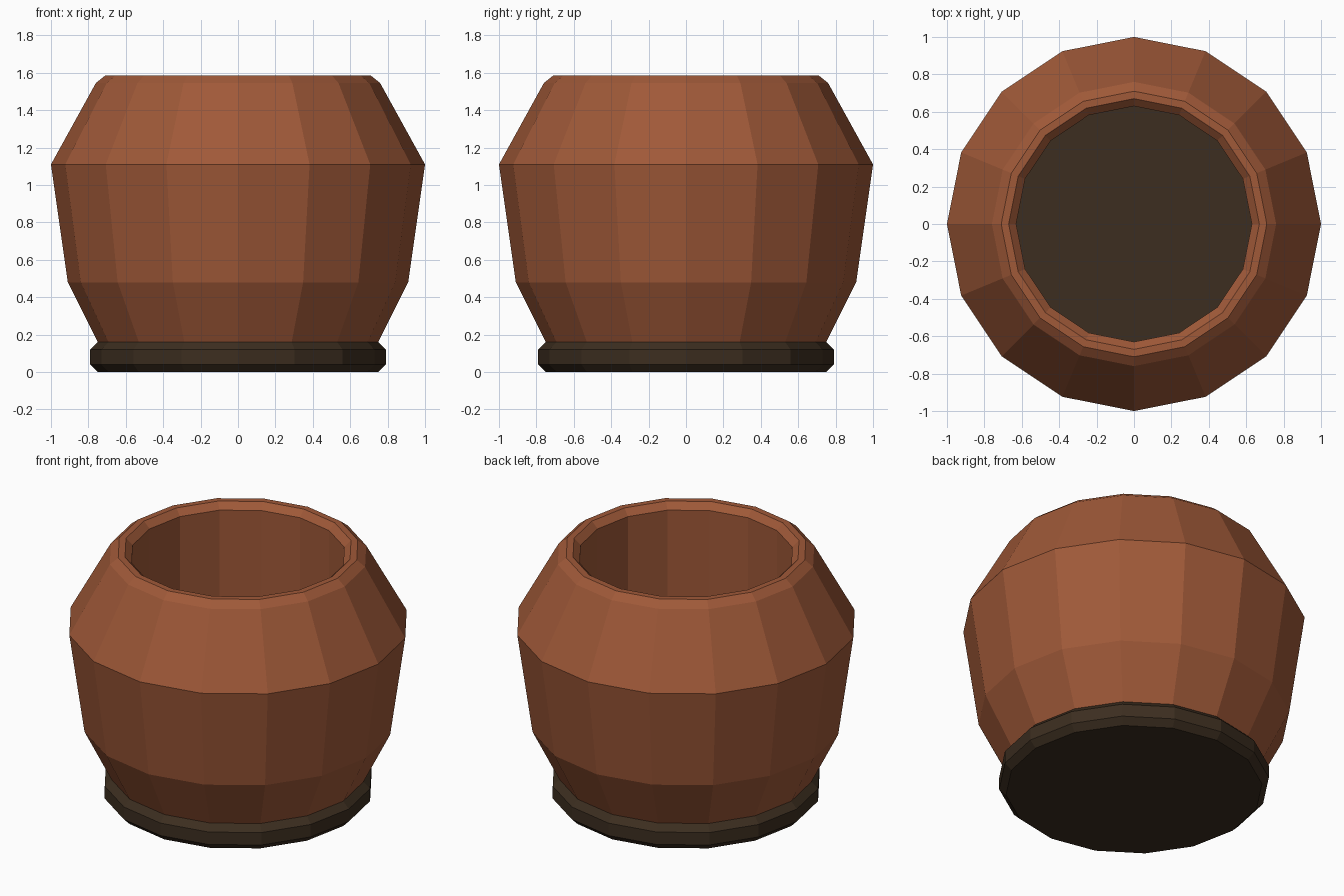
import bpy, bmesh
from math import cos, sin, tau

if "Cube" in bpy.data.objects:
    bpy.data.objects.remove(bpy.data.objects["Cube"])

SIDES = 16


def material(name, rgb):
    mat = bpy.data.materials.new(name)
    mat.diffuse_color = (*rgb, 1)
    mat.use_nodes = True
    mat.node_tree.nodes["Principled BSDF"].inputs["Base Color"].default_value = mat.diffuse_color
    return mat


def lathe(name, profile, mat, capped=False):
    """Revolve (radius, z) points round z, going up the outside first."""
    bm = bmesh.new()
    rings = [[bm.verts.new((r * cos(tau * i / SIDES), r * sin(tau * i / SIDES), z))
              for i in range(SIDES)] for r, z in profile]
    for low, high in zip(rings, rings[1:]):
        for i in range(SIDES):
            j = (i + 1) % SIDES
            bm.faces.new((low[i], low[j], high[j], high[i]))
    if capped:
        bm.faces.new(rings[0][::-1])
        bm.faces.new(rings[-1])
    mesh = bpy.data.meshes.new(name)
    bm.to_mesh(mesh)
    bm.free()
    mesh.materials.append(mat)
    obj = bpy.data.objects.new(name, mesh)
    bpy.context.collection.objects.link(obj)
    return obj


clay = material("clay", (0.35, 0.1, 0.04))
dark = material("dark_base", (0.045, 0.027, 0.014))

# Chamfered foot disc, whose top is also the floor of the pot
lathe("base", [(0.75, 0), (0.79, 0.04), (0.79, 0.12), (0.75, 0.16)], dark, capped=True)

# Pot wall: outside, chamfered rim, then straight inside wall
lathe("pot_body", [(0.75, 0.16), (0.91, 0.48), (1.0, 1.11), (0.76, 1.545), (0.71, 1.585),
                   (0.67, 1.585), (0.63, 1.545), (0.63, 0.16)], clay)
